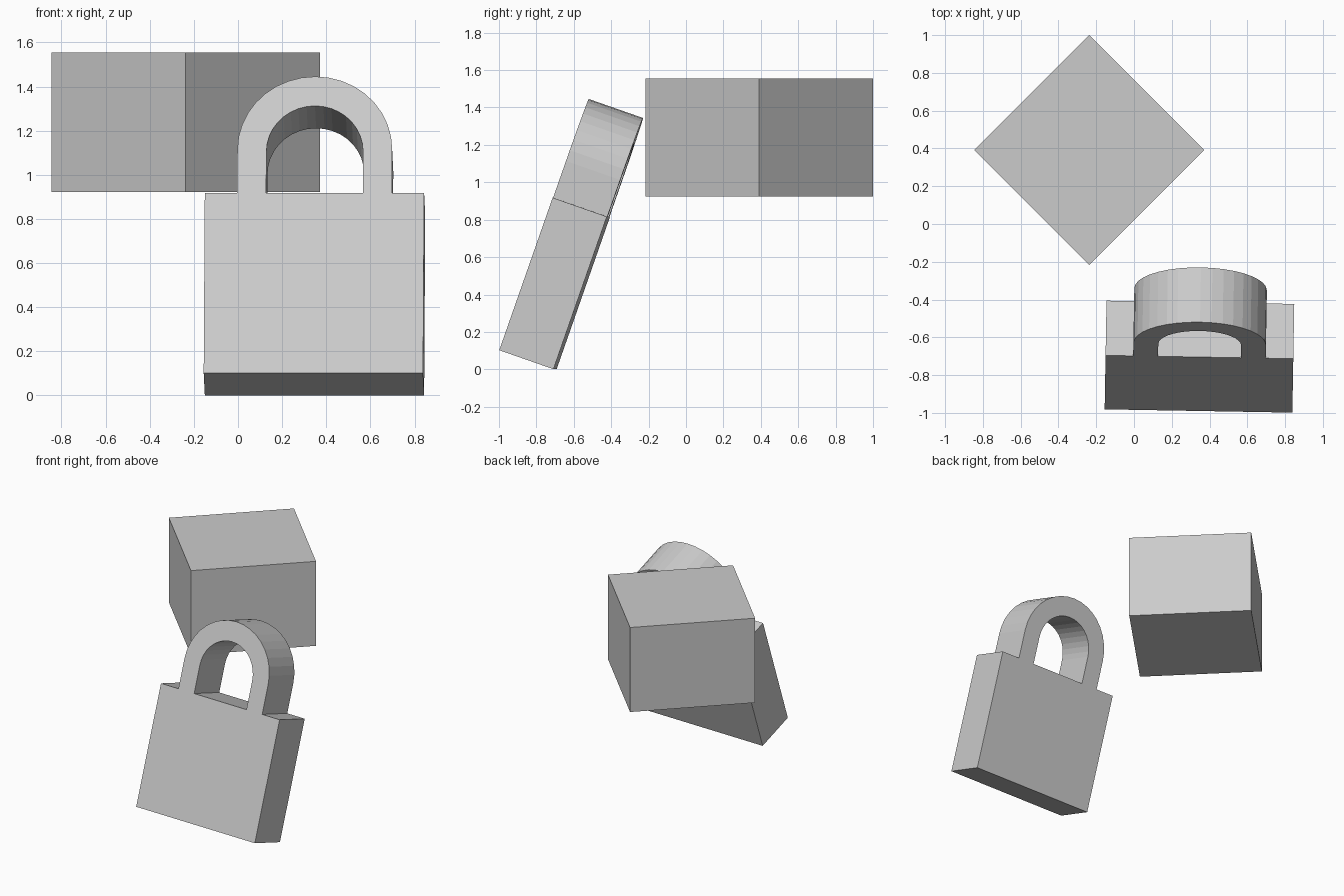
import bpy
from math import radians, pi, sin, cos

if "Cube" in bpy.data.objects:
    bpy.data.objects.remove(bpy.data.objects["Cube"])

TILT = 19.3     # backward lean of the padlock, degrees
DEPTH = 0.307


def arch(radius_x, radius_z, center_z, steps=18):
    """Half-ellipse points from right to left."""
    return [(radius_x * cos(pi * i / steps), center_z + radius_z * sin(pi * i / steps))
            for i in range(steps + 1)]


# Padlock: body and shackle share one extruded outline with a hole
half, top, outer_r, inner_r = 0.497, 0.864, 0.351, 0.219
outline = ([(-half, 0), (half, 0), (half, top), (outer_r, top)]
           + arch(outer_r, 0.351, 1.072)
           + [(-outer_r, top), (-half, top)])
hole = [(inner_r, top)] + arch(inner_r, 0.219, 1.063) + [(-inner_r, top)]

curve = bpy.data.curves.new("padlock", "CURVE")
curve.dimensions = "2D"
curve.fill_mode = "BOTH"
curve.extrude = DEPTH / 2
for loop in (outline, hole):
    spline = curve.splines.new("POLY")
    spline.points.add(len(loop) - 1)
    for point, (x, z) in zip(spline.points, loop):
        point.co = (x, z, 0, 1)
    spline.use_cyclic_u = True

padlock = bpy.data.objects.new("padlock", curve)
bpy.context.collection.objects.link(padlock)
padlock.location = (0.344, -0.845, 0.0515)
padlock.rotation_euler = (radians(90 - TILT), 0, radians(-1))

bpy.context.view_layer.objects.active = padlock
padlock.select_set(True)
bpy.ops.object.convert(target="MESH")
padlock = bpy.context.object
padlock.name = "padlock"
bpy.ops.object.shade_flat()

# Floating block, turned 45 degrees
bpy.ops.mesh.primitive_cube_add(size=1, location=(-0.237, 0.391, 1.239),
                                rotation=(0, 0, radians(45)))
block = bpy.context.object
block.name = "floating_block"
block.scale = (0.861, 0.861, 0.632)
